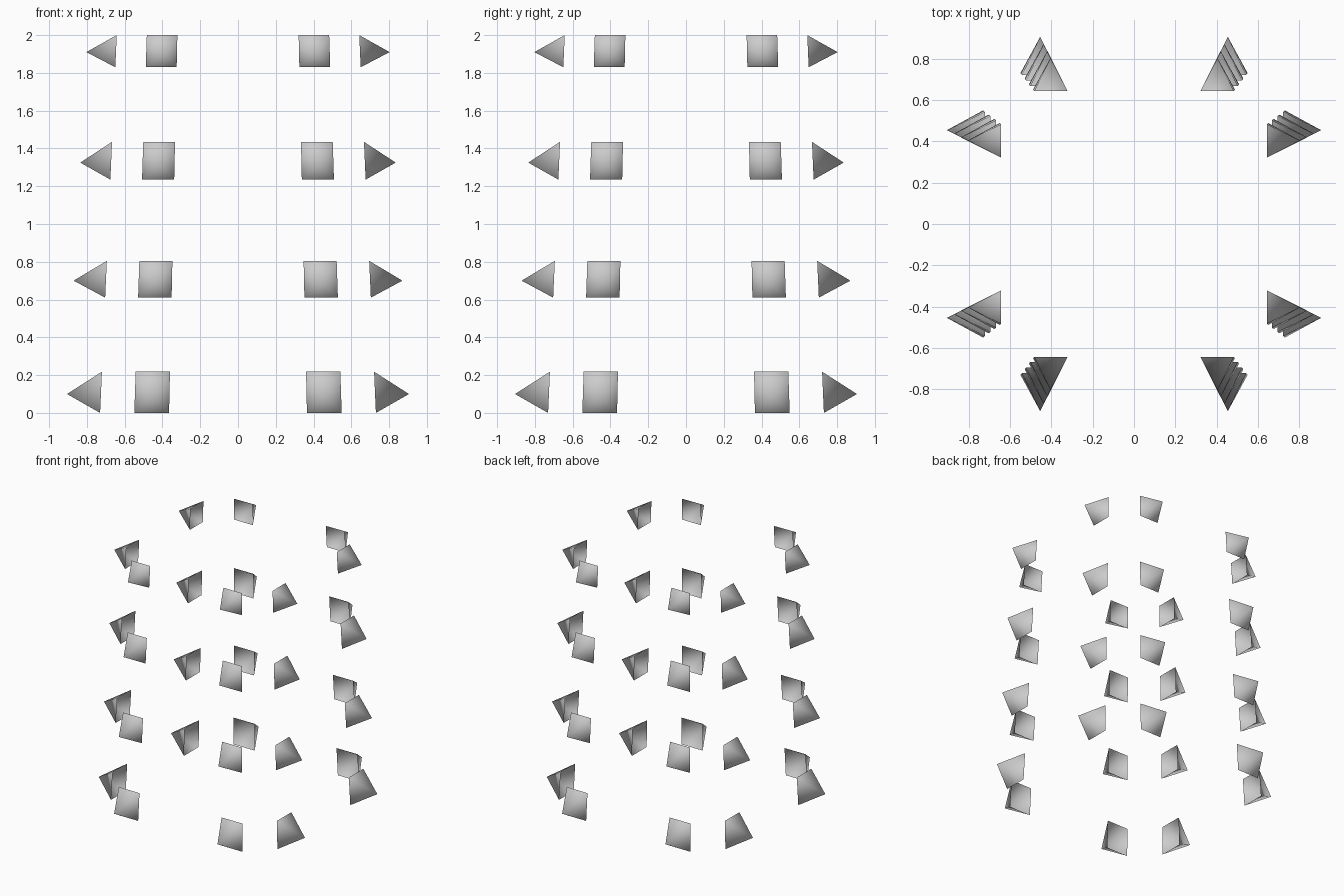
import bpy
from math import pi
from mathutils import Matrix, Vector

if "Cube" in bpy.data.objects:
    bpy.data.objects.remove(bpy.data.objects["Cube"])

# per level: base bottom z, base top z, tip z, tip distance from the centre
LEVELS = [
    (0.00, 0.218, 0.10, 0.905),
    (0.61, 0.805, 0.70, 0.87),
    (1.235, 1.435, 1.325, 0.835),
    (1.83, 2.00, 1.91, 0.803),
]


def wall(z):
    """Half width of the tapered tower that the spikes sit on."""
    return 0.73 - 0.044 * z


def spike(name, level, side, turn):
    """Four-sided hollow spike, its base lying on the sloping tower wall."""
    z0, z1, zt, reach = level
    corners = [(0.5, z0), (0.752, z0), (0.752, z1), (0.5, z1)]
    pts = [Vector((side * k * wall(z), -wall(z), z)) for k, z in corners]
    pts.append(Vector((side * 0.625 * wall(zt), -reach, zt)))
    rot = Matrix.Rotation(turn, 3, 'Z')
    faces = [(i, (i + 1) % 4, 4) for i in range(4)]
    if side < 0:
        faces = [f[::-1] for f in faces]
    mesh = bpy.data.meshes.new(name)
    mesh.from_pydata([rot @ p for p in pts], [], faces)
    mesh.shade_smooth()
    bpy.context.collection.objects.link(bpy.data.objects.new(name, mesh))


# two spikes per wall, four walls, four levels
for n, level in enumerate(LEVELS, 1):
    for q, wall_name in enumerate(("front", "right", "back", "left")):
        for side, hand in ((-1, "a"), (1, "b")):
            spike(f"spike_{wall_name}_{n}_{hand}", level, side, q * pi / 2)
